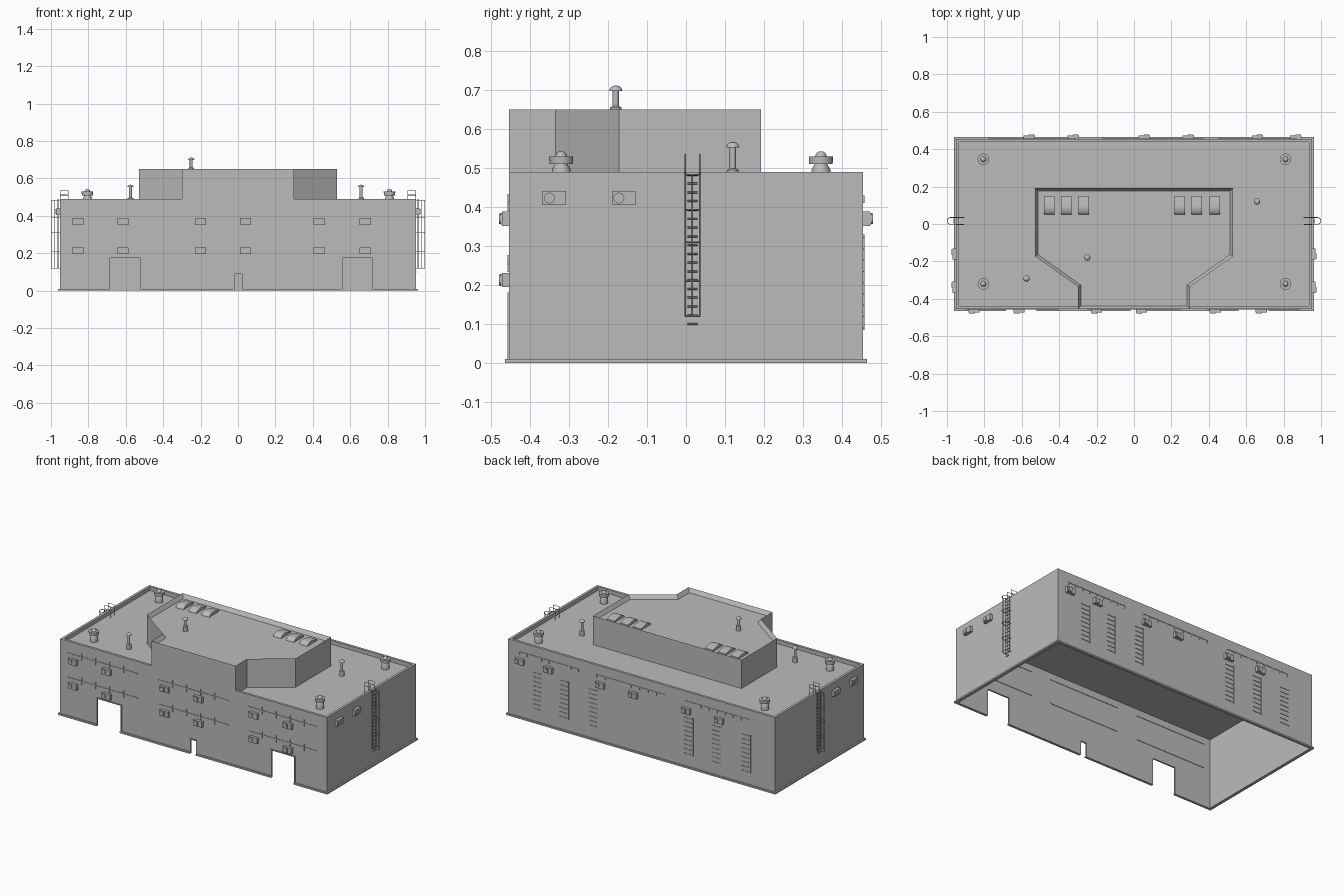
import bpy, bmesh, math
from mathutils import Matrix, Vector

old = bpy.data.objects.get("Cube")
if old:
    bpy.data.objects.remove(old, do_unlink=True)

grey = bpy.data.materials.new("concrete grey")
grey.use_nodes = True
grey.diffuse_color = (0.5, 0.5, 0.5, 1)
grey.node_tree.nodes["Principled BSDF"].inputs["Base Color"].default_value = (0.5, 0.5, 0.5, 1)

HX, HY, TOP, ROOF, T = 0.952, 0.454, 0.49, 0.465, 0.016


def finish(name, bm, smooth=False):
    bmesh.ops.recalc_face_normals(bm, faces=bm.faces)
    me = bpy.data.meshes.new(name)
    bm.to_mesh(me)
    bm.free()
    me.materials.append(grey)
    ob = bpy.data.objects.new(name, me)
    bpy.context.collection.objects.link(ob)
    if smooth:
        bpy.ops.object.select_all(action='DESELECT')
        ob.select_set(True)
        bpy.context.view_layer.objects.active = ob
        bpy.ops.object.shade_smooth_by_angle(angle=math.radians(40))
    return ob


def add_box(bm, x0, x1, y0, y1, z0, z1):
    m = Matrix.Translation(((x0 + x1) / 2, (y0 + y1) / 2, (z0 + z1) / 2))
    bmesh.ops.create_cube(bm, size=1, matrix=m @ Matrix.Diagonal((x1 - x0, y1 - y0, z1 - z0, 1)))


def boxes(name, items):
    bm = bmesh.new()
    for b in items:
        add_box(bm, *b)
    return finish(name, bm)


def prism(bm, pts, offset):
    face = bm.faces.new([bm.verts.new(p) for p in pts])
    ext = bmesh.ops.extrude_face_region(bm, geom=[face], use_keep_orig=True)
    verts = [v for v in ext["geom"] if isinstance(v, bmesh.types.BMVert)]
    bmesh.ops.translate(bm, verts=verts, vec=offset)


def lathe(name, x, y, profile, sides=16):
    bm = bmesh.new()
    vs = [bm.verts.new((x + r, y, z)) for r, z in profile]
    es = [bm.edges.new(p) for p in zip(vs, vs[1:])]
    bmesh.ops.spin(bm, geom=vs + es, cent=(x, y, 0), axis=(0, 0, 1),
                   angle=math.tau, steps=sides, use_merge=True)
    bmesh.ops.remove_doubles(bm, verts=bm.verts, dist=0.0001)
    return finish(name, bm, True)


def tubes(name, paths, r):
    cu = bpy.data.curves.new(name, 'CURVE')
    cu.dimensions = '3D'
    cu.bevel_depth, cu.bevel_resolution, cu.use_fill_caps = r, 0, True
    for pts in paths:
        sp = cu.splines.new('POLY')
        sp.points.add(len(pts) - 1)
        for p, co in zip(sp.points, pts):
            p.co = (*co, 1)
    cu.materials.append(grey)
    ob = bpy.data.objects.new(name, cu)
    bpy.context.collection.objects.link(ob)


# Walls: thin shell, open underneath, doorways notched into the front
doors = [(-0.685, -0.52, 0.175), (-0.02, 0.022, 0.09), (0.56, 0.72, 0.175)]
outline = [(-HX, TOP), (-HX, 0)]
for a, b, h in doors:
    outline += [(a, 0), (a, h), (b, h), (b, 0)]
outline += [(HX, 0), (HX, TOP)]
bm = bmesh.new()
prism(bm, [(x, -HY, z) for x, z in outline], (0, 0.006, 0))
finish("front_wall", bm)
boxes("back_wall", [(-HX, HX, HY - 0.006, HY, 0, TOP)])
boxes("side_walls", [(-HX, -HX + 0.006, -HY, HY, 0, TOP), (HX - 0.006, HX, -HY, HY, 0, TOP)])
boxes("main_roof", [(-HX + 0.004, HX - 0.004, -HY + 0.004, HY - 0.004, ROOF - 0.01, ROOF)])
boxes("roof_parapet", [(s * HX - (T if s > 0 else 0), s * HX + (0 if s > 0 else T), -HY, HY, ROOF, TOP)
                       for s in (-1, 1)] +
      [(-HX + T, HX - T, HY - T, HY, ROOF, TOP), (-HX + T, HX - T, -HY, -HY + T, ROOF, TOP)])

# Base strip, interrupted at the doorways
edges = [-HX - 0.01] + [v for a, b, h in doors for v in (a, b)] + [HX + 0.01]
strip = [(edges[i], edges[i + 1], -0.464, -HY + 0.006, 0, 0.01) for i in range(0, len(edges), 2)]
strip += [(-0.962, 0.962, HY - 0.006, 0.464, 0, 0.01)]
strip += [(min(s * 0.942, s * 0.962), max(s * 0.942, s * 0.962), -0.464, 0.464, 0, 0.01) for s in (-1, 1)]
boxes("base_strip", strip)

# Door frames
frames = []
for a, b, h in doors:
    frames += [(a - 0.008, a, -HY - 0.004, -HY, 0, h + 0.006), (b, b + 0.008, -HY - 0.004, -HY, 0, h + 0.006),
               (a, b, -HY - 0.004, -HY, h, h + 0.006)]
boxes("door_frames", frames)

# Raised upper storey with chamfered front corners and sunken roof
half = [(0.30, -HY), (0.30, -0.335), (0.53, -0.172), (0.53, 0.192)]
plan = half + [(-x, y) for x, y in reversed(half)]
bm = bmesh.new()
prism(bm, [(x, y, ROOF - 0.005) for x, y in plan], (0, 0, 0.65 - ROOF + 0.005))
bmesh.ops.recalc_face_normals(bm, faces=bm.faces)
top = max(bm.faces, key=lambda f: f.calc_center_median().z)
bmesh.ops.inset_region(bm, faces=[top], thickness=T, use_even_offset=True)
bmesh.ops.translate(bm, verts=top.verts, vec=(0, 0, -0.025))
finish("upper_storey", bm)

# Skylights with a curved front
bm = bmesh.new()
arc = [(0.05 + 0.045 * (1 - math.cos(a)), 0.624 + 0.022 * math.sin(a))
       for a in [i * math.pi / 12 for i in range(7)]]
for x in (-0.452, -0.361, -0.269, 0.244, 0.336, 0.432):
    prism(bm, [(x - 0.028, y, z) for y, z in arc + [(0.15, 0.634), (0.15, 0.624)]], (0.056, 0, 0))
finish("skylights", bm, True)

# Vent pipes and roof fans
for i, (x, y, z) in enumerate([(-0.25, -0.18, 0.625), (0.658, 0.12, ROOF), (-0.575, -0.292, ROOF)]):
    h = 0.087 if i == 0 else 0.102
    lathe(f"vent_pipe_{i}", x, y, [(0, z), (0.015, z), (0.015, z + 0.03), (0.008, z + 0.034),
          (0.008, z + h - 0.014), (0.017, z + h - 0.014), (0.015, z + h - 0.008),
          (0.009, z + h - 0.002), (0, z + h)])
for x in (-0.805, 0.81):
    for y in (-0.32, 0.346):
        lathe("roof_fan", x, y, [(0, ROOF), (0.024, ROOF), (0.024, 0.496), (0.016, 0.51), (0.03, 0.51),
              (0.031, 0.53), (0.02, 0.53), (0.015, 0.53), (0.012, 0.538), (0.006, 0.542), (0, 0.543)])


# Cooling units: box, smaller front panel and round fan
def cooler(name, pos, angle):
    bm = bmesh.new()
    add_box(bm, -0.03, 0.03, -0.018, 0.002, -0.018, 0.018)
    add_box(bm, -0.027, 0.004, -0.021, -0.018, -0.015, 0.015)
    bmesh.ops.create_cone(bm, cap_ends=True, segments=16, radius1=0.014, radius2=0.014, depth=0.008,
                          matrix=Matrix.Translation((-0.012, -0.021, 0)) @ Matrix.Rotation(math.pi / 2, 4, 'X'))
    bmesh.ops.transform(bm, verts=bm.verts, matrix=Matrix.Translation(pos) @ Matrix.Rotation(angle, 4, 'Z'))
    finish(name, bm)


for x in (-0.855, -0.615, -0.20, 0.04, 0.435, 0.68):
    for z in (0.37, 0.213):
        cooler("front_cooler", (x, -HY, z), 0)
for x in (-0.56, -0.325, 0.055, 0.29, 0.66, 0.865):
    cooler("back_cooler", (x, HY, 0.37), math.pi)
for y in (-0.338, -0.16):
    cooler("left_cooler", (HX, y, 0.423), math.pi / 2)
    cooler("right_cooler", (-HX, y, 0.423), -math.pi / 2)

# Front window bands: sill bar with short mullions
bars = []
for x0 in (-0.90, -0.25, 0.39):
    for z in (0.412, 0.255):
        bars.append((x0, x0 + 0.5, -HY - 0.003, -HY + 0.009, z - 0.003, z + 0.003))
        for k in range(1, 5):
            x = x0 + k * 0.1
            bars.append((x - 0.003, x + 0.003, -HY - 0.003, -HY, z - 0.022, z + 0.022))
boxes("front_window_bands", bars)

# Back high window bands and tall barred windows
bars = []
for x0, x1 in ((0.45, 0.87), (-0.17, 0.32), (-0.77, -0.31)):
    bars.append((x0, x1, HY, HY + 0.003, 0.425, 0.43))
    for k in range(9):
        x = x0 + (x1 - x0) * k / 8
        bars.append((x - 0.002, x + 0.002, HY, HY + 0.003, 0.41, 0.43))
boxes("back_window_bands", bars)
bars = []
for x in (-0.745, -0.54, -0.335, 0.345, 0.555, 0.745):
    bars.append((x - 0.036, x - 0.031, HY, HY + 0.003, 0.085, 0.33))
    for k in range(9):
        z = 0.09 + k * 0.029
        bars.append((x - 0.031, x + 0.03, HY, HY + 0.003, z - 0.0015, z + 0.0015))
boxes("back_tall_windows", bars)

# Caged ladders with handrails, one on each end wall
for side, s in (("left", 1), ("right", -1)):
    ys = (-0.002, 0.035)
    mid, rad = sum(ys) / 2, (ys[1] - ys[0]) / 2
    rungs = [[(s * 0.962, ys[0] + 0.006, 0.10 + k * 0.0225), (s * 0.962, ys[1] - 0.006, 0.10 + k * 0.0225)]
             for k in range(18)]
    tubes(f"{side}_ladder_rungs", rungs, 0.0025)
    arc = [i * math.pi / 8 - math.pi / 2 for i in range(9)]
    bend = [(s * (0.98 + rad * math.cos(a)), mid + rad * math.sin(a)) for a in arc]
    hoop = [(s * HX, ys[0])] + bend + [(s * HX, ys[1])]
    cage = [[(x, y, z) for x, y in hoop] for z in (0.12, 0.21, 0.31, 0.393, 0.483)]
    cage += [[(x, y, 0.12), (x, y, 0.483)] for x, y in bend[::4]]
    tubes(f"{side}_ladder_cage", cage, 0.0018)
    rails = []
    for y in ys:
        rails.append([(s * 0.962, y, 0.12), (s * 0.962, y, 0.49)])
        rails.append([(s * 0.95, y, 0.49), (s * 0.95, y, 0.535), (s * 0.908, y, 0.535), (s * 0.908, y, ROOF)])
        rails.append([(s * 0.95, y, 0.512), (s * 0.908, y, 0.512)])
    tubes(f"{side}_ladder_rails", rails, 0.0022)
